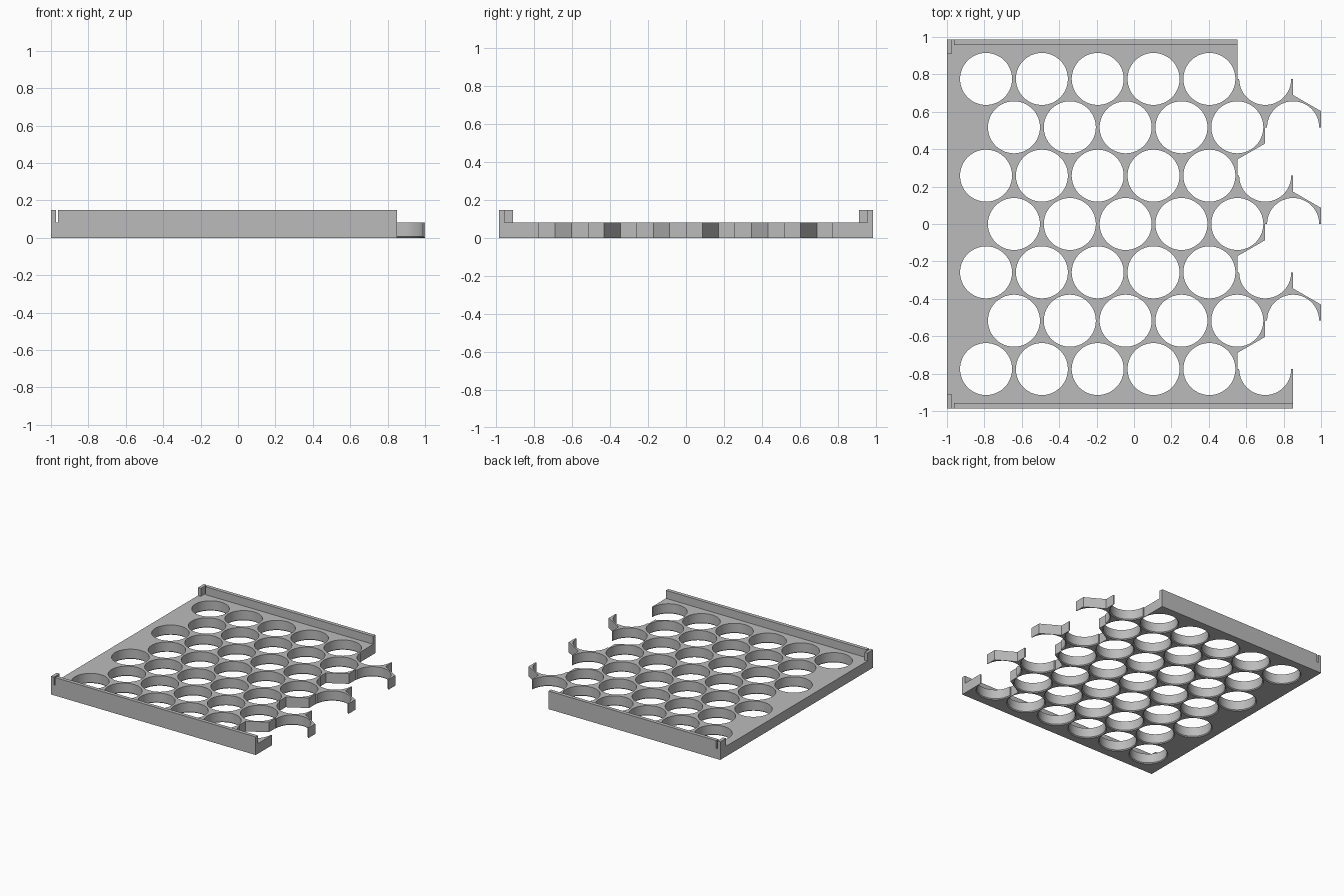
import bpy, bmesh, math
from mathutils import Vector

cube = bpy.data.objects.get("Cube")
if cube:
    bpy.data.objects.remove(cube, do_unlink=True)

PITCH = 0.2985                       # hole spacing along a row
ROW = PITCH * math.sqrt(3) / 2       # spacing between rows
HALF = PITCH / 2
SIDE = PITCH / math.sqrt(3) / 2      # half a hexagon side
R, CHAMFER = 0.139, 0.007
PLATE_Z, RAIL_Z = 0.083, 0.148
Y_IN, Y_OUT = 0.956, 0.986
X0, X1, X2, X3 = (1 - i * HALF for i in range(4))   # steps of the ragged edge

grey = bpy.data.materials.new("light grey")
grey.use_nodes = True
colour = (0.5, 0.5, 0.5, 1)
grey.diffuse_color = colour
grey.node_tree.nodes["Principled BSDF"].inputs["Base Color"].default_value = colour


def finish(name, bm):
    bmesh.ops.recalc_face_normals(bm, faces=bm.faces)
    mesh = bpy.data.meshes.new(name)
    bm.to_mesh(mesh)
    bm.free()
    mesh.materials.append(grey)
    obj = bpy.data.objects.new(name, mesh)
    bpy.context.collection.objects.link(obj)
    return obj


def prism(name, points, direction):
    """Extrude a flat outline along a direction."""
    bm = bmesh.new()
    face = bm.faces.new([bm.verts.new(p) for p in points])
    ext = bmesh.ops.extrude_face_region(bm, geom=[face])
    moved = [v for v in ext["geom"] if isinstance(v, bmesh.types.BMVert)]
    bmesh.ops.translate(bm, verts=moved, vec=Vector(direction))
    return finish(name, bm)


# Plate with an interlocking edge of half cells on the right
edge = [(X3, Y_IN)]
for row in (3, 1, -1):
    y, low = row * ROW, (row - 1) * ROW
    edge += [(X3, y), (X1, y), (X1, y - SIDE), (X0, low + SIDE), (X0, low),
             (X2, low), (X2, low - SIDE), (X3, low - ROW + SIDE)]
y = -3 * ROW
edge += [(X3, y), (X1, y), (X1, -Y_IN), (-1, -Y_IN), (-1, Y_IN)]
plate = prism("perforated_plate", [(px, py, 0) for px, py in edge], (0, 0, PLATE_Z))

# Hole cutters, flared at the underside
SEG = 64
section = [(R + 2 * CHAMFER, -CHAMFER), (R, CHAMFER), (R, PLATE_Z + 0.05)]
section[0] = (R + CHAMFER, 0)
section.insert(0, (R + CHAMFER, -0.05))
bm = bmesh.new()
for row in range(-3, 4):
    last = X2 if row % 2 else X1
    for col in range(6):
        cx, cy = last - col * PITCH, row * ROW
        if row % 2 == 0 and col == 5:
            cx = last - 5 * PITCH
            if cx < -0.7:
                continue
        rings = []
        for r, z in section:
            angles = [2 * math.pi * (i + 0.5) / SEG for i in range(SEG)]
            rings.append([bm.verts.new((cx + r * math.cos(a), cy + r * math.sin(a), z))
                          for a in angles])
        for a, b in zip(rings, rings[1:]):
            for i in range(SEG):
                j = (i + 1) % SEG
                bm.faces.new((a[i], a[j], b[j], b[i]))
        bm.faces.new(rings[0][::-1])
        bm.faces.new(rings[-1])
cutter = finish("hole_cutter", bm)
cutter.hide_render = True

mod = plate.modifiers.new("holes", "BOOLEAN")
mod.operation, mod.solver, mod.object = "DIFFERENCE", "EXACT", cutter
bpy.ops.object.select_all(action="DESELECT")
plate.select_set(True)
bpy.context.view_layer.objects.active = plate
bpy.ops.object.modifier_apply(modifier=mod.name)
bpy.data.objects.remove(cutter, do_unlink=True)
bpy.ops.object.shade_smooth_by_angle(angle=math.radians(25))

# Slotted side rails and the corner blocks behind the slots
SLOT_A, SLOT_B = -0.974, -0.962
for name, sign, end in (("front", -1, X1), ("back", 1, X3)):
    profile = [(-1, 0), (end, 0), (end, RAIL_Z), (SLOT_B, RAIL_Z), (SLOT_B, PLATE_Z),
               (SLOT_A, PLATE_Z), (SLOT_A, RAIL_Z), (-1, RAIL_Z)]
    prism(name + "_rail", [(px, sign * Y_IN, pz) for px, pz in profile],
          (0, sign * (Y_OUT - Y_IN), 0))
    block = [(-1, PLATE_Z), (SLOT_A, PLATE_Z), (SLOT_A, RAIL_Z), (-1, RAIL_Z)]
    prism(name + "_corner_block", [(px, sign * 0.911, pz) for px, pz in block],
          (0, sign * (Y_IN - 0.911), 0))
